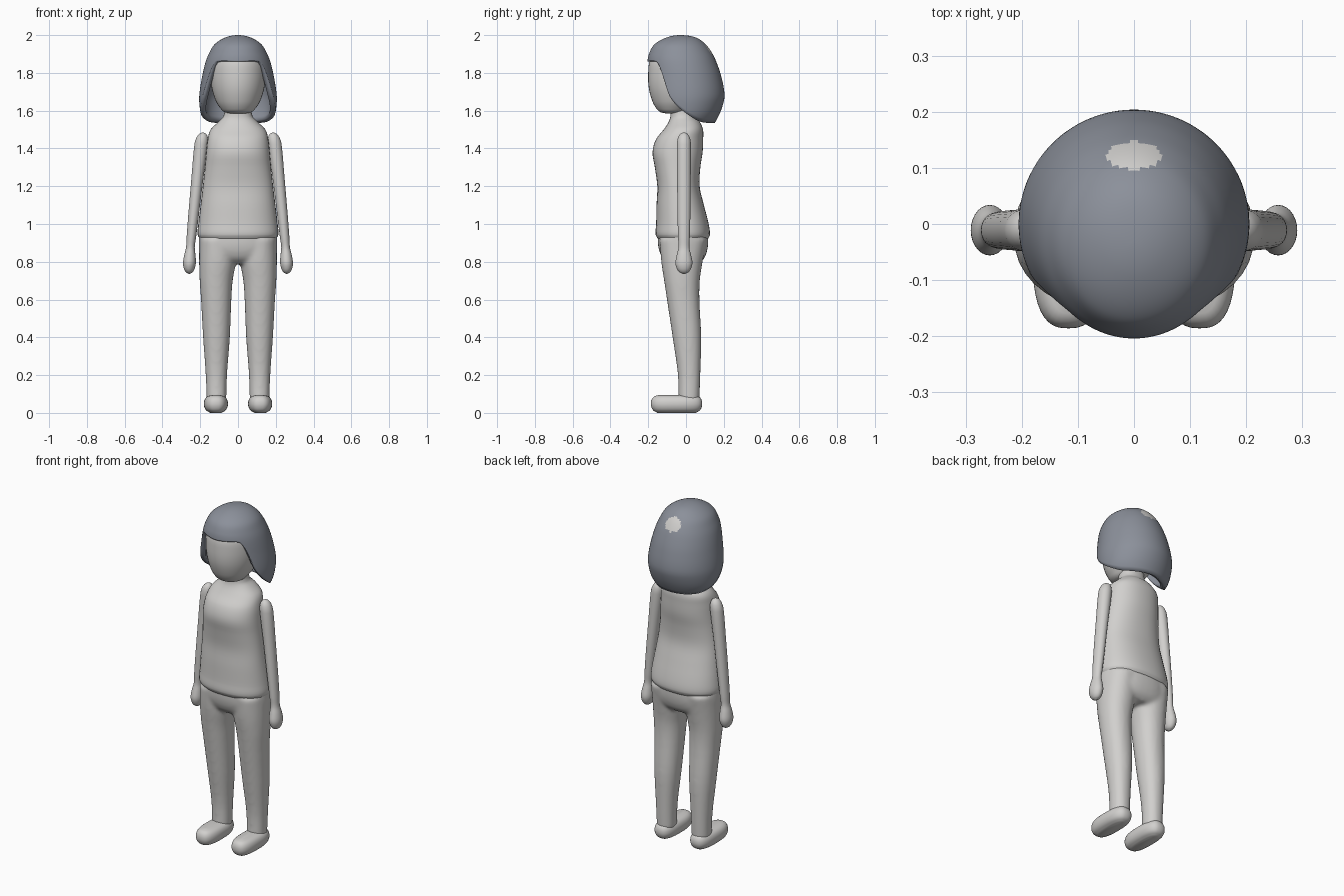
import bpy, bmesh, math

if "Cube" in bpy.data.objects:
    bpy.data.objects.remove(bpy.data.objects["Cube"])


def material(name, rgb):
    m = bpy.data.materials.new(name)
    m.diffuse_color = (*rgb, 1)
    m.use_nodes = True
    m.node_tree.nodes["Principled BSDF"].inputs["Base Color"].default_value = m.diffuse_color
    return m


BODY = material("light_grey", (0.64, 0.63, 0.615))
HAIR = material("slate_grey", (0.26, 0.28, 0.325))


def sample(keys, rows, k):
    """Smooth interpolation of rows at increasing key value k."""
    n = len(keys)
    i = 0
    while i < n - 2 and k > keys[i + 1]:
        i += 1
    h = keys[i + 1] - keys[i]
    t = max(0, min(1, (k - keys[i]) / h))

    def slope(j, c):
        a, b = max(j - 1, 0), min(j + 1, n - 1)
        return (rows[b][c] - rows[a][c]) / (keys[b] - keys[a])

    return [(2*t**3 - 3*t*t + 1) * rows[i][c] + (t**3 - 2*t*t + t) * h * slope(i, c)
            + (3*t*t - 2*t**3) * rows[i+1][c] + (t**3 - t*t) * h * slope(i+1, c)
            for c in range(len(rows[0]))]


def loft(bm, rows, sign=1, power=2.0, steps=4, seg=40):
    """Closed tube through rows (z, x0, x1, y0, y1), z rising."""
    zs = [r[0] for r in rows]
    levels = [a + (b - a) * s / steps for a, b in zip(zs, zs[1:]) for s in range(steps)]
    levels.append(zs[-1])
    rings = []
    for z in levels:
        x0, x1, y0, y1 = sample(zs, [r[1:] for r in rows], z)
        ring = []
        for i in range(seg):
            a = 2 * math.pi * i / seg
            c, s = math.cos(a), math.sin(a)
            px = math.copysign(abs(c) ** (2 / power), c)
            py = math.copysign(abs(s) ** (2 / power), s)
            ring.append(bm.verts.new((sign * ((x0 + x1) / 2 + (x1 - x0) / 2 * px),
                                      (y0 + y1) / 2 + (y1 - y0) / 2 * py, z)))
        rings.append(ring)
    for lo, hi in zip(rings, rings[1:]):
        for i in range(seg):
            j = (i + 1) % seg
            bm.faces.new((lo[i], lo[j], hi[j], hi[i]))
    bm.faces.new(rings[0][::-1])
    bm.faces.new(rings[-1])


def finish(bm, name, mats, recalc=True):
    if recalc:
        bmesh.ops.recalc_face_normals(bm, faces=bm.faces)
    for f in bm.faces:
        f.smooth = True
    me = bpy.data.meshes.new(name)
    bm.to_mesh(me)
    bm.free()
    for m in mats:
        me.materials.append(m)
    ob = bpy.data.objects.new(name, me)
    bpy.context.collection.objects.link(ob)
    return ob


def centred(rows):
    return [(z, -rx, rx, y0, y1) for z, rx, y0, y1 in rows]


# Torso with hem and neck
bm = bmesh.new()
loft(bm, centred([
    (0.922, .203, -.150, .118), (0.945, .214, -.161, .127), (1.00, .210, -.158, .120),
    (1.10, .198, -.156, .095), (1.20, .186, -.152, .072), (1.30, .175, -.165, .076),
    (1.38, .168, -.177, .088), (1.45, .160, -.158, .091), (1.50, .145, -.118, .090),
    (1.54, .105, -.092, .073), (1.57, .077, -.083, .045), (1.63, .070, -.083, .035)]),
    power=2.25)
finish(bm, "torso", [BODY])

# Hips and legs fused into one smooth form
bm = bmesh.new()
loft(bm, centred([
    (0.79, .150, -.090, .070), (0.82, .195, -.125, .098), (0.88, .208, -.147, .116),
    (0.96, .205, -.150, .118)]), power=2.25)
for side in (-1, 1):
    loft(bm, [
        (0.06, .062, .166, -.040, .071), (0.20, .058, .171, -.043, .076),
        (0.40, .043, .185, -.071, .081), (0.60, .035, .196, -.101, .071),
        (0.70, .028, .203, -.116, .073), (0.80, .012, .206, -.131, .088),
        (0.92, .010, .205, -.140, .110)], sign=side, power=2.15)
legs = finish(bm, "hips_and_legs", [BODY])
rm = legs.modifiers.new("fuse", 'REMESH')
rm.mode = 'VOXEL'
rm.voxel_size = 0.01
rm.use_smooth_shade = True
sm = legs.modifiers.new("soften", 'SMOOTH')
sm.factor = 0.5
sm.iterations = 8

# Shoes: rounded blocks, each level inset from the widest outline
bm = bmesh.new()
shoe = [(z, .053 + d, .181 - d, -.186 + d, .086 - d) for z, d in (
    (0.0, .035), (.012, .014), (.030, .003), (.050, 0), (.072, .005),
    (.088, .020), (.095, .045))]
for side in (-1, 1):
    loft(bm, shoe, sign=side, power=2.7, steps=3)
finish(bm, "shoes", [BODY])

# Arms ending in rounded hands: (z, centre x, half width, half depth)
arm = [(0.736, .258, .004, .006), (0.745, .258, .018, .024), (0.765, .258, .029, .038),
       (0.795, .257, .034, .045), (0.835, .255, .030, .038), (0.875, .252, .023, .029),
       (0.93, .247, .025, .031), (1.05, .235, .028, .034), (1.25, .214, .032, .036),
       (1.42, .195, .036, .037), (1.455, .190, .031, .032), (1.476, .187, .019, .020),
       (1.485, .186, .004, .004)]
bm = bmesh.new()
for side in (-1, 1):
    loft(bm, [(z, x - rx, x + rx, -.011 - ry, -.011 + ry) for z, x, rx, ry in arm],
         sign=side, seg=28)
finish(bm, "arms", [BODY])

# Head
bm = bmesh.new()
loft(bm, centred([
    (1.585, .040, -.105, -.03), (1.592, .070, -.135, 0), (1.61, .091, -.156, .03),
    (1.65, .117, -.178, .08), (1.72, .139, -.197, .12), (1.80, .146, -.200, .13),
    (1.87, .138, -.190, .12), (1.93, .100, -.145, .08), (1.96, .030, -.06, .01)]))
finish(bm, "head", [BODY])

# Bob hair: dome outline (z, half width, front y, back y)
dome = [(2.00, 0, -.03, -.03), (1.99, .060, -.095, .045), (1.95, .125, -.168, .105),
        (1.90, .155, -.196, .141), (1.86, .171, -.204, .160), (1.78, .190, -.205, .187),
        (1.68, .205, -.205, .204), (1.62, .203, -.190, .192), (1.57, .192, -.170, .172),
        (1.53, .168, -.150, .150)]
depth = [math.sqrt(2 - r[0]) for r in dome]
# Lower edge height by angle from the front: fringe, then side curtains
hem = [(0, 1.86), (42, 1.86), (49, 1.835), (55, 1.78), (66, 1.67), (84, 1.60),
       (113, 1.547), (140, 1.535), (180, 1.535)]
hem_angle = [h[0] for h in hem]
COLS, ROWS = 144, 44
bm = bmesh.new()
crown = bm.verts.new((0, -.03, 2.0))
grid = []
for i in range(COLS):
    a = 2 * math.pi * i / COLS
    turn = math.degrees(a if a <= math.pi else 2 * math.pi - a)
    low = sample(hem_angle, [h[1:] for h in hem], turn)[0]
    col = []
    for r in range(1, ROWS + 1):
        s = math.sqrt(2 - low) * r / ROWS
        rx, yf, yb = sample(depth, [d[1:] for d in dome], s)
        col.append(bm.verts.new((rx * math.sin(a),
                                 (yf + yb) / 2 - (yb - yf) / 2 * math.cos(a), 2 - s * s)))
    grid.append(col)
for i in range(COLS):
    p, q = grid[i], grid[(i + 1) % COLS]
    bm.faces.new((crown, p[0], q[0]))
    for r in range(ROWS - 1):
        bm.faces.new((p[r], p[r + 1], q[r + 1], q[r]))
bm.normal_update()
if crown.link_faces[0].normal.z < 0:
    bmesh.ops.reverse_faces(bm, faces=bm.faces)
# Bare patch towards the back of the crown
for f in bm.faces:
    c = f.calc_center_median()
    if c.z > 1.8 and (c.x / .048) ** 2 + ((c.y - .122) / .025) ** 2 < 1:
        f.material_index = 1
hair = finish(bm, "hair", [HAIR, BODY], recalc=False)
so = hair.modifiers.new("thickness", 'SOLIDIFY')
so.thickness = 0.03
so.offset = -1
